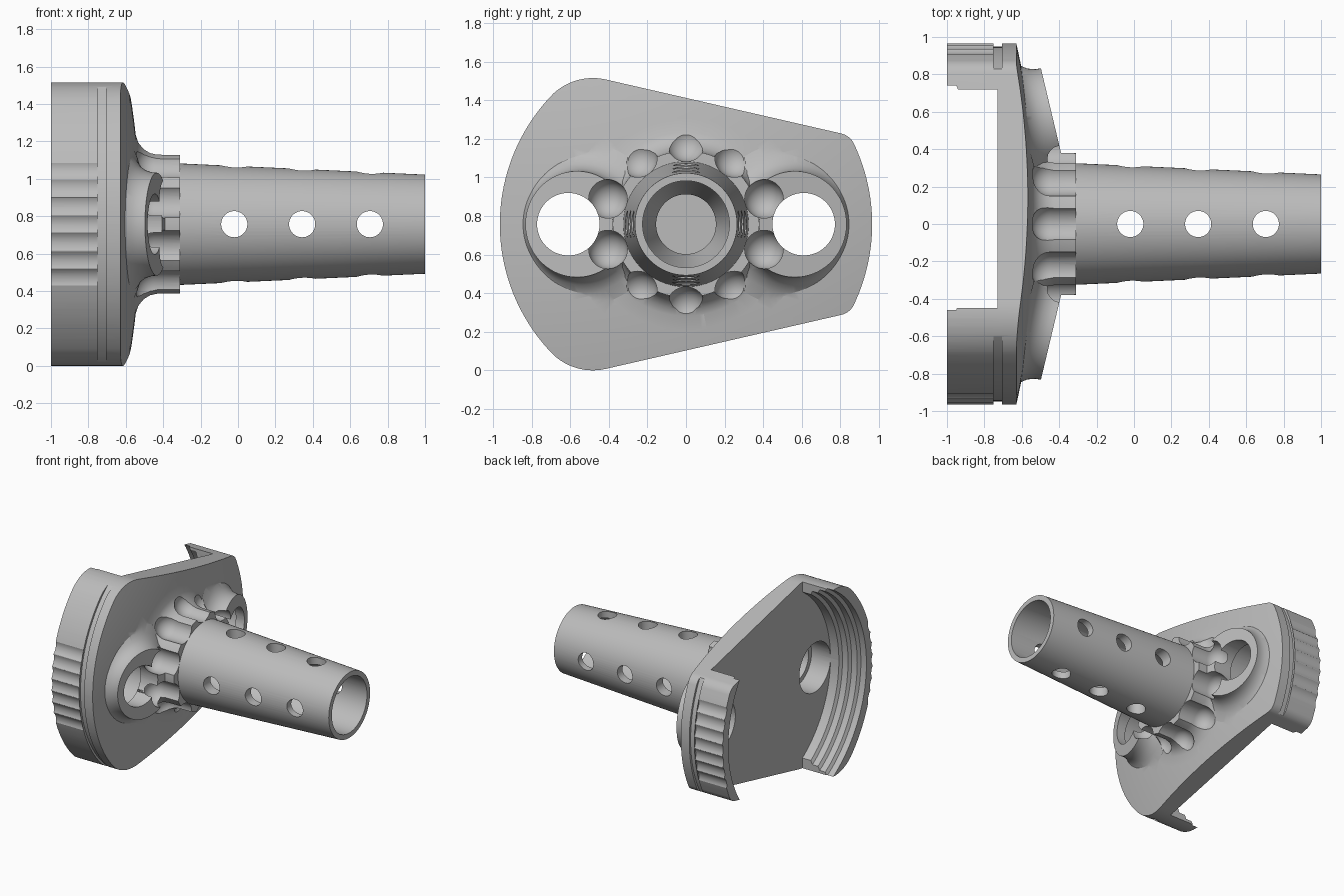
import bpy, bmesh
from math import sin, cos, pi, radians, sqrt
from mathutils import Matrix

cube = bpy.data.objects.get("Cube")
if cube:
    bpy.data.objects.remove(cube, do_unlink=True)

MID = 0.7575          # height of the main axis
R = 0.965             # outer radius of the plate

grey = bpy.data.materials.new("plain_grey")
grey.use_nodes = True
GREY = (0.5, 0.5, 0.5, 1)
grey.diffuse_color = GREY
grey.node_tree.nodes["Principled BSDF"].inputs["Base Color"].default_value = GREY


def finish(name, bm):
    bmesh.ops.remove_doubles(bm, verts=bm.verts, dist=1e-5)
    bmesh.ops.recalc_face_normals(bm, faces=bm.faces)
    mesh = bpy.data.meshes.new(name)
    bm.to_mesh(mesh)
    bm.free()
    obj = bpy.data.objects.new(name, mesh)
    bpy.context.collection.objects.link(obj)
    return obj


def at(x=0, y=0, z=0):
    return Matrix.Translation((x, y, z + MID))


def lathe(name, profile, places=(at(),), steps=96):
    """Revolve (radius, x) points about the x axis, once per placement."""
    bm = bmesh.new()
    for place in places:
        vs = [bm.verts.new((x, 0, r)) for r, x in profile]
        es = [bm.edges.new(p) for p in zip(vs, vs[1:])]
        if profile[0][0] > 0:
            es.append(bm.edges.new((vs[-1], vs[0])))
        new = bmesh.ops.spin(bm, geom=vs + es, cent=(0, 0, 0), axis=(1, 0, 0),
                             angle=2 * pi, steps=steps)
        del new
        done = bm.verts.layers.int.get("done") or bm.verts.layers.int.new("done")
        for v in bm.verts:
            if not v[done]:
                v.co = place @ v.co
                v[done] = 1
    return finish(name, bm)


def rod(name, r, x0, x1, places=(at(),), steps=48):
    return lathe(name, [(0, x0), (r, x0), (r, x1), (0, x1)], places, steps)


def combine(target, tool, operation, overlap=False):
    mod = target.modifiers.new("cut", "BOOLEAN")
    mod.operation, mod.object, mod.solver = operation, tool, "EXACT"
    mod.use_self = overlap
    bpy.context.view_layer.objects.active = target
    bpy.ops.object.modifier_apply(modifier=mod.name)
    bpy.data.objects.remove(tool, do_unlink=True)


def arc(cy, cz, r, a0, a1, n):
    angles = [radians(a0 + (a1 - a0) * i / n) for i in range(n + 1)]
    return [(cy + r * cos(a), cz + r * sin(a)) for a in angles]


# Plate outline: round disc trimmed by two sloping sides, mirrored in height
half = (arc(0, 0, R, 0, 25.5, 14)[:-1] + arc(0.781, 0.373, 0.1, 25.5, 77, 10)
        + arc(-0.483, 0.4575, 0.3, 77, 136.6, 14)[:-1] + arc(0, 0, R, 136.6, 180, 22))
outline = half + [(y, -z) for y, z in half[-2:0:-1]]
bm = bmesh.new()
face = bm.faces.new([bm.verts.new((-1, y, z + MID)) for y, z in outline])
side = bmesh.ops.extrude_face_region(bm, geom=[face])["geom"]
bmesh.ops.translate(bm, vec=(0.6, 0, 0),
                    verts=[v for v in side if isinstance(v, bmesh.types.BMVert)])
body = finish("mount_plate", bm)

# Domed front and stepped round recess behind
dome = [(1.1 * i / 14, -0.52 - 0.117 * (1.1 * i / 14) ** 2) for i in range(15)]
steps = [(1.1, -1.0)]
for k in range(4):
    r = 0.885 - 0.025 * k
    steps += [(r, -1 + 0.065 * k), (r, -0.95 + 0.065 * k)]
steps[-1] = (r, -0.73)
combine(body, lathe("dome", dome + steps + [(0, -0.73)], steps=128), "INTERSECT")

# Open the rim between the two end walls
bm = bmesh.new()
bmesh.ops.create_cube(bm, size=1, matrix=Matrix.Translation((-0.93, 0.135, MID))
                      @ Matrix.Diagonal((0.4, 1.17, 2, 1)))
combine(body, finish("rim_gap", bm), "DIFFERENCE")

# Slot around the rim and scalloped grips on both end walls
combine(body, lathe("rim_slot", [(0.948, -0.75), (1.1, -0.75), (1.1, -0.705),
                                 (0.948, -0.705)], steps=128), "DIFFERENCE")
grips = [at(0, s * (R + 0.076) * cos(radians(5.7 * k)), (R + 0.076) * sin(radians(5.7 * k)))
         for s in (-1, 1) for k in range(-3, 4)]
combine(body, rod("grips", 0.09, -1.1, -0.751, grips), "DIFFERENCE", True)

# Tilted ears with flared feet
ear = [(0, 0), (0.275, 0), (0.277, -0.03), (0.29, -0.07), (0.315, -0.105),
       (0.355, -0.135), (0.42, -0.16), (0, -0.16)]
for s in (-1, 1):
    place = at(-0.434, s * 0.565) @ Matrix.Rotation(s * radians(13.4), 4, "Z")
    combine(body, lathe("ear", ear, [place]), "UNION")

# Flared hub with ten round-ended flutes
hub = [(0, -0.31), (0.38, -0.31), (0.381, -0.43), (0.39, -0.47), (0.41, -0.505),
       (0.44, -0.533), (0.49, -0.552), (0.53, -0.565), (0.53, -0.62), (0, -0.62)]
combine(body, lathe("hub", hub), "UNION")
flute = [(0.1 * sin(a), -0.45 - 0.1 * cos(a)) for a in [pi * i / 20 for i in range(11)]]
flute += [(0.1, -0.2), (0, -0.2)]
around = [at(0, 0.425 * sin(2 * pi * i / 10), 0.425 * cos(2 * pi * i / 10)) for i in range(10)]
combine(body, lathe("flutes", flute, around, 40), "DIFFERENCE")

# Ear holes with wider recesses behind, and the central bore
pair = [at(0, s * 0.61) for s in (-1, 1)]
combine(body, rod("ear_holes", 0.162, -0.9, 0, pair, 64), "DIFFERENCE")
combine(body, rod("ear_recesses", 0.2, -0.9, -0.56, pair, 64), "DIFFERENCE")
bore = [(0, -0.9), (0.28, -0.9), (0.28, -0.5), (0.155, -0.42), (0.155, -0.2), (0, -0.2)]
combine(body, lathe("bore", bore), "DIFFERENCE")

# Tapered tube, cross drilled at three stations
tube = lathe("tube", [(0.265, 1), (0.325, -0.315), (0.155, -0.315), (0.155, -0.3),
                      (0.225, -0.15), (0.225, 1)])
for turn in (Matrix.Rotation(pi / 2, 4, "Z"), Matrix.Rotation(pi / 2, 4, "Y")):
    drills = [at(x) @ turn for x in (-0.02, 0.343, 0.705)]
    combine(tube, rod("drills", 0.07, -0.6, 0.6, drills), "DIFFERENCE")

# Finish
for obj in (body, tube):
    obj.data.materials.clear()
    obj.data.materials.append(grey)
    bpy.ops.object.select_all(action="DESELECT")
    obj.select_set(True)
    bpy.context.view_layer.objects.active = obj
    bpy.ops.object.shade_smooth_by_angle(angle=radians(28))
